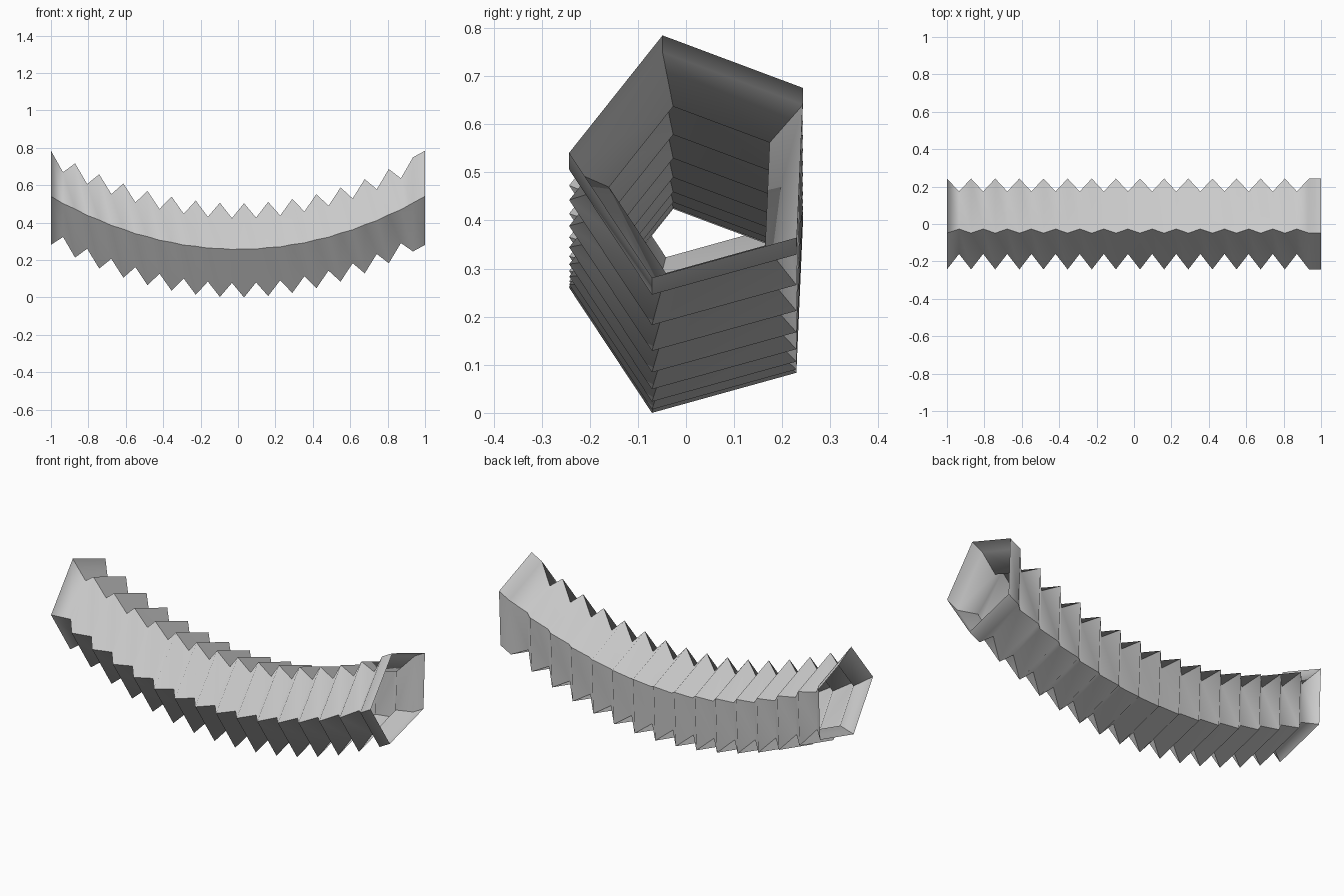
import bpy, bmesh
from math import sin, cos, radians

if "Cube" in bpy.data.objects:
    bpy.data.objects.remove(bpy.data.objects["Cube"])

SIDES, STEPS = 5, 31
RADIUS, VALLEY = 0.265, 0.687      # ridge radius, valley scale
CENTRE_Y, START = 0.022, 33.5      # section centre and rotation
LOW, RISE = 0.248, 0.281           # sagging parabola path


def ring(bm, i):
    """One pentagonal section of the bellows, in a plane of constant x."""
    x = -1 + 2 * i / STEPS
    z = LOW + RISE * x * x
    r = RADIUS * (VALLEY if i % 2 and i < STEPS else 1)
    angles = [radians(START + 360 / SIDES * k) for k in range(SIDES)]
    return [bm.verts.new((x, CENTRE_Y + r * cos(a), z + r * sin(a))) for a in angles]


# Open pleated tube: alternating ridge and valley sections, plain cuff at +x
bm = bmesh.new()
rings = [ring(bm, i) for i in range(STEPS + 1)]
for a, b in zip(rings, rings[1:]):
    for k in range(SIDES):
        n = (k + 1) % SIDES
        face = bm.faces.new((a[k], a[n], b[n], b[k]))
        face.smooth = True
bmesh.ops.recalc_face_normals(bm, faces=bm.faces)
bm.normal_update()
# outward check on the first face
f = next(iter(bm.faces))
c = f.calc_center_median()
if f.normal.y * (c.y - CENTRE_Y) + f.normal.z * (c.z - LOW - RISE * c.x ** 2) < 0:
    bmesh.ops.reverse_faces(bm, faces=bm.faces)

# Lengthwise corners stay sharp, pleats shade smoothly
for a, b in zip(rings, rings[1:]):
    for k in range(SIDES):
        bm.edges.get((a[k], b[k])).smooth = False

mesh = bpy.data.meshes.new("bellows_hose")
bm.to_mesh(mesh)
bm.free()
bpy.context.collection.objects.link(bpy.data.objects.new("bellows_hose", mesh))
